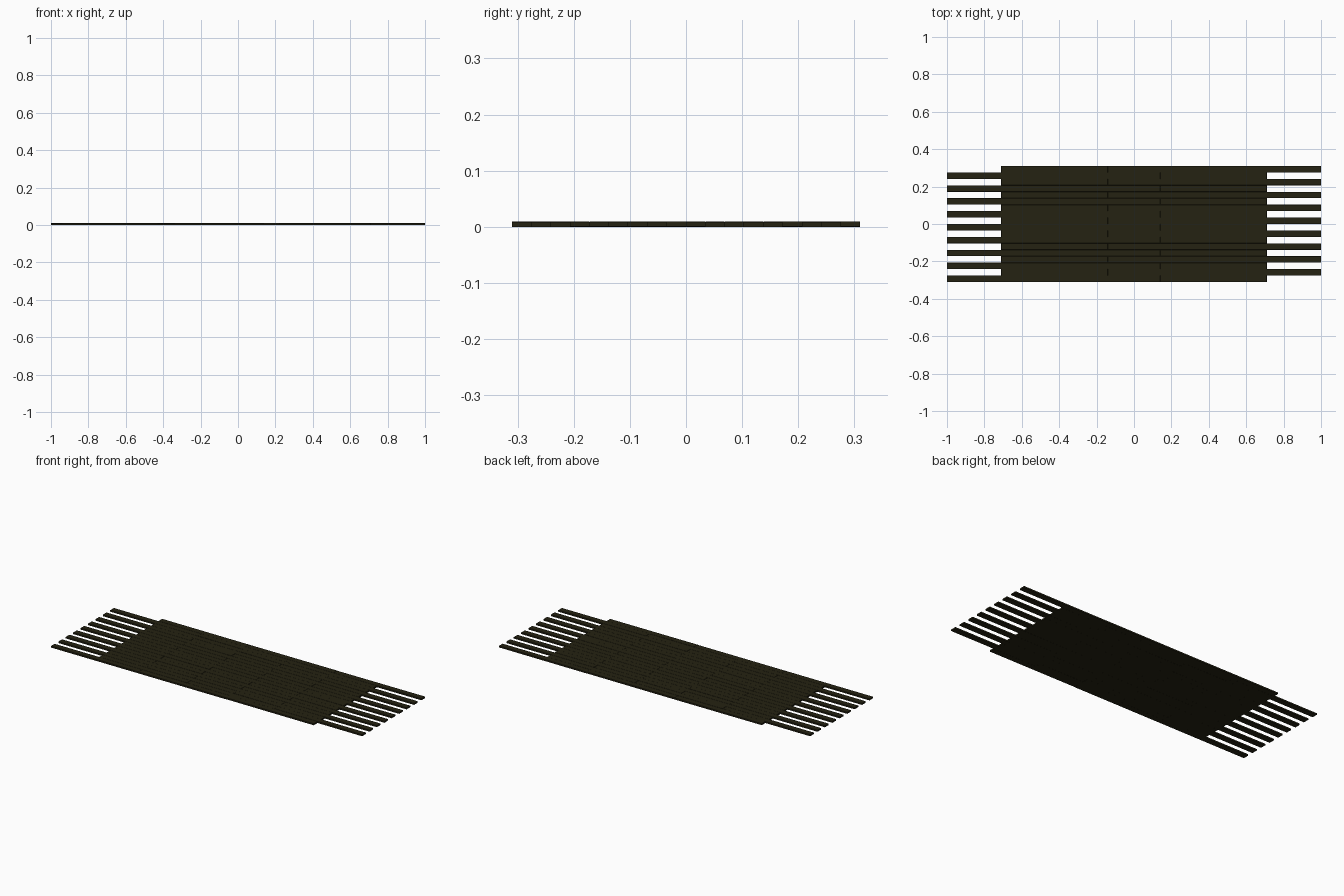
import bpy, bmesh, random

if "Cube" in bpy.data.objects:
    bpy.data.objects.remove(bpy.data.objects["Cube"])

random.seed(4)
ROWS, PER_ROW = 18, 3
WIDTH = 0.62 / ROWS
LENGTH = 1.71 / PER_ROW
THICK = 0.009

wood = bpy.data.materials.new("dark walnut")
wood.diffuse_color = (0.018, 0.016, 0.006, 1.0)
wood.use_nodes = True
wood.node_tree.nodes["Principled BSDF"].inputs["Base Color"].default_value = wood.diffuse_color


def plank(row, col, x0, y0):
    """One floor board, its ends lifted slightly so neighbours sit unevenly."""
    bm = bmesh.new()
    bmesh.ops.create_cube(bm, size=1.0)
    left, right = random.uniform(0, 0.0009), random.uniform(0, 0.0009)
    if random.random() < 0.5:
        left = 0.0
    else:
        right = 0.0
    for v in bm.verts:
        lift = left if v.co.x < 0 else right
        v.co.x = x0 + (v.co.x + 0.5) * LENGTH
        v.co.y = y0 + (v.co.y + 0.5) * WIDTH
        v.co.z = (v.co.z + 0.5) * THICK + lift
    # fine chamfer along the top edges
    top = [e for e in bm.edges if all(v.co.z > THICK / 2 for v in e.verts)]
    bmesh.ops.bevel(bm, geom=top, offset=0.0007, segments=1, affect='EDGES')
    mesh = bpy.data.meshes.new("plank")
    bm.to_mesh(mesh)
    bm.free()
    mesh.materials.append(wood)
    obj = bpy.data.objects.new(f"floor_plank_{row}_{col}", mesh)
    bpy.context.collection.objects.link(obj)


# Rows alternate between reaching the left end and the right end
for row in range(ROWS):
    start = -1.0 if row % 2 == 0 else -0.71
    for col in range(PER_ROW):
        plank(row, col, start + col * LENGTH, -0.31 + row * WIDTH)
